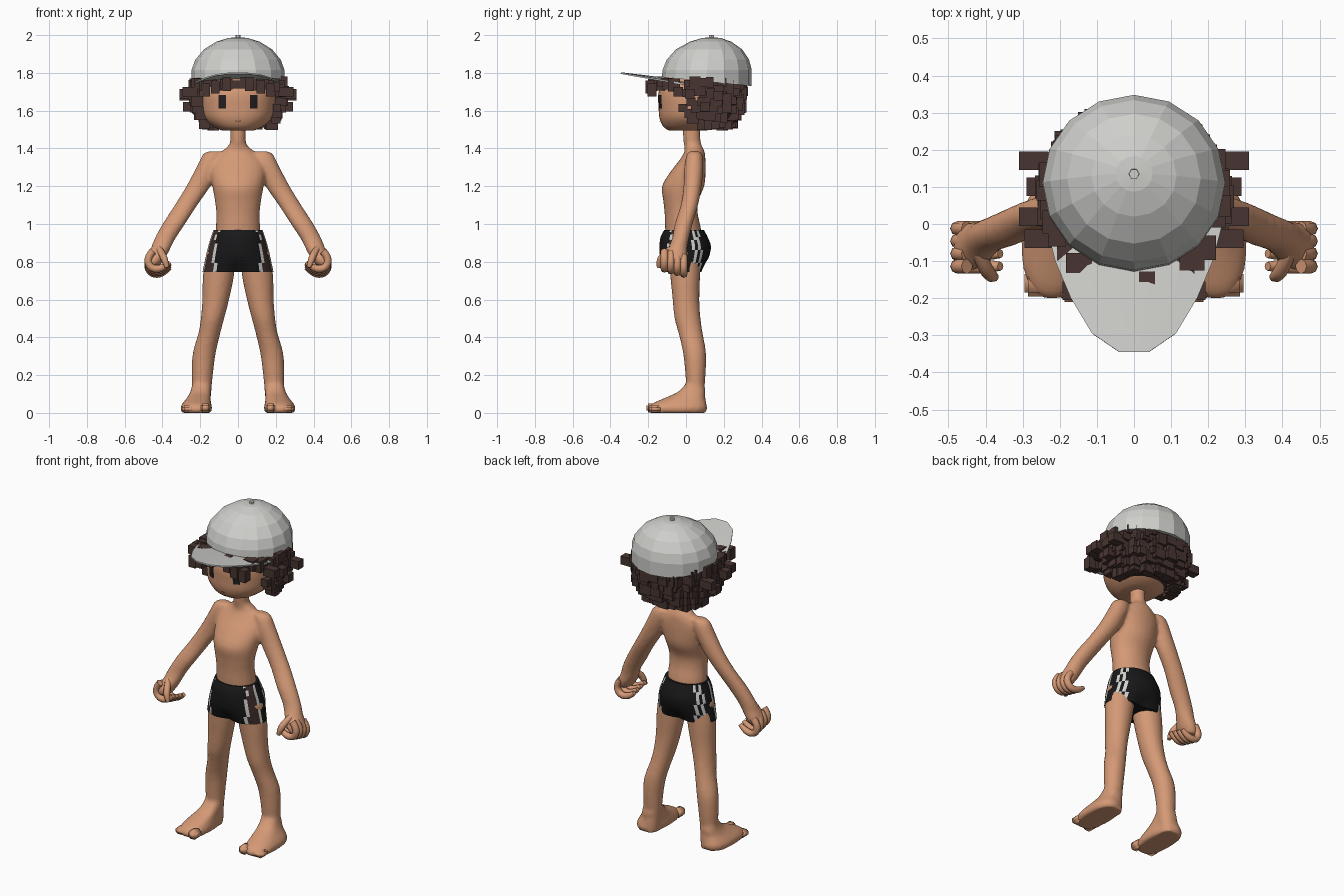
import bpy, bmesh, math, random
from mathutils import Matrix

random.seed(7)
if "Cube" in bpy.data.objects:
    bpy.data.objects.remove(bpy.data.objects["Cube"])


def material(name, r, g, b):
    m = bpy.data.materials.new(name)
    m.use_nodes = True
    m.diffuse_color = (r, g, b, 1)
    m.node_tree.nodes["Principled BSDF"].inputs["Base Color"].default_value = (r, g, b, 1)
    return m


SKIN = material("skin", .66, .32, .18)
HAIR = material("dark brown hair", .065, .036, .031)
CAP = material("light grey cap", .62, .62, .6)
BLACK = material("black cloth", .009, .009, .01)
WHITE = material("white stripe", .65, .65, .63)
PANEL = material("brown panel", .045, .025, .022)
EYE = material("eye dark", .018, .014, .014)
LIP = material("mouth brown", .2, .07, .04)


def finish(name, bm, mats, smooth=True):
    """Turn a bmesh into a named object."""
    bmesh.ops.recalc_face_normals(bm, faces=bm.faces)
    me = bpy.data.meshes.new(name)
    bm.to_mesh(me)
    bm.free()
    for m in mats:
        me.materials.append(m)
    for p in me.polygons:
        p.use_smooth = smooth
    ob = bpy.data.objects.new(name, me)
    bpy.context.collection.objects.link(ob)
    return ob


def refine(rings, k):
    """Catmull-Rom interpolation between rings."""
    out = []
    for i in range(len(rings) - 1):
        a, b, c, d = (rings[max(i - 1, 0)], rings[i], rings[i + 1],
                      rings[min(i + 2, len(rings) - 1)])
        for s in range(k):
            t = s / k
            out.append([q + .5 * t * (r - p + t * (2*p - 5*q + 4*r - s4 + t * (3*(q - r) + s4 - p)))
                        for p, q, r, s4 in zip(a, b, c, d)])
    return out + [rings[-1]]


def loft(bm, rings, n=24, k=3, side=1, power=2.0):
    """Level rings (x, y, z, half width, half depth) joined into a closed skin."""
    rows = []
    for x, y, z, rx, ry in refine(rings, k):
        row = []
        for j in range(n):
            a = 2 * math.pi * j / n
            c, s = math.cos(a), math.sin(a)
            f = (abs(c) ** power + abs(s) ** power) ** (-1 / power)
            row.append(bm.verts.new((side * (x + rx * c * f), y + ry * s * f, z)))
        rows.append(row)
    for lo, hi in zip(rows, rows[1:]):
        for j in range(n):
            bm.faces.new((lo[j], lo[j - 1], hi[j - 1], hi[j]))
    bm.faces.new(rows[0])
    bm.faces.new(rows[-1])


def block(bm, at, size):
    bmesh.ops.create_cube(bm, size=1, matrix=Matrix.Translation(at) @ Matrix.Diagonal((*size, 1)))


def ball(bm, at, size):
    bmesh.ops.create_uvsphere(bm, u_segments=12, v_segments=8, radius=1,
                              matrix=Matrix.Translation(at) @ Matrix.Diagonal((*size, 1)))


# Body: torso, arms, legs and feet blended into one skin
bm = bmesh.new()
loft(bm, [(0, -.01, .86, .12, .09), (0, -.015, .97, .118, .095), (0, -.025, 1.05, .115, .088),
          (0, -.028, 1.12, .122, .092), (0, -.015, 1.2, .136, .112), (0, .012, 1.28, .145, .092),
          (0, .035, 1.34, .13, .068), (0, .045, 1.385, .085, .053), (0, .035, 1.42, .046, .046),
          (0, .03, 1.46, .042, .046), (0, .03, 1.53, .042, .046)])
for side in (1, -1):
    loft(bm, [(.12, .045, 1.385, .04, .03), (.135, .045, 1.365, .053, .042),
              (.155, .042, 1.31, .06, .05), (.21, .035, 1.2, .064, .048),
              (.275, .018, 1.1, .06, .046), (.34, -.012, 1, .06, .047),
              (.388, -.03, .92, .055, .045), (.41, -.045, .87, .052, .052),
              (.435, -.06, .82, .05, .065), (.45, -.065, .78, .035, .055)], side=side)
    loft(bm, [(.09, -.01, .86, .075, .085), (.102, -.005, .74, .083, .08), (.118, 0, .6, .071, .071),
              (.135, .008, .5, .062, .069), (.152, .025, .42, .058, .064), (.178, .045, .32, .061, .061),
              (.188, .05, .22, .057, .055), (.192, .05, .12, .052, .048), (.2, .052, .06, .054, .054),
              (.2, .052, 0, .05, .054)], side=side)
    loft(bm, [(.22, -.045, 0, .076, .15), (.221, -.045, .025, .084, .157), (.218, -.035, .05, .076, .142),
              (.208, -.005, .08, .062, .105), (.198, .03, .11, .055, .074), (.193, .046, .15, .05, .05)],
         side=side, power=2.5)
body = finish("body", bm, [SKIN])
remesh = body.modifiers.new("blend", "REMESH")
remesh.mode = "VOXEL"
remesh.voxel_size = .011
remesh.use_smooth_shade = True
soft = body.modifiers.new("soften", "SMOOTH")
soft.factor = .5
soft.iterations = 4

# Toes: one big toe and one joined block of small toes per foot
for side, label in ((1, "left"), (-1, "right")):
    bm = bmesh.new()
    block(bm, (side * .172, -.175, .026), (.05, .07, .048))
    block(bm, (side * .248, -.16, .02), (.095, .07, .038))
    bmesh.ops.bevel(bm, geom=bm.edges[:], offset=.01, segments=2, affect="EDGES")
    finish(label + "_toes", bm, [SKIN])


def tube(name, points, radius):
    """A round finger along a smooth path, turned into a mesh."""
    cu = bpy.data.curves.new(name, "CURVE")
    cu.dimensions = "3D"
    cu.bevel_depth = radius
    cu.bevel_resolution = 2
    cu.use_fill_caps = True
    cu.resolution_u = 4
    sp = cu.splines.new("NURBS")
    sp.points.add(len(points) - 1)
    for i, (pt, p) in enumerate(zip(sp.points, points)):
        pt.co = (*p, 1)
        pt.radius = .6 if i == len(points) - 1 else 1
    sp.use_endpoint_u = True
    sp.order_u = 3
    cu.materials.append(SKIN)
    ob = bpy.data.objects.new(name, cu)
    bpy.context.collection.objects.link(ob)
    bpy.ops.object.select_all(action="DESELECT")
    ob.select_set(True)
    bpy.context.view_layer.objects.active = ob
    bpy.ops.object.convert(target="MESH")


# Hands: four curled fingers and a thumb
curl = [(.45, .83), (.485, .79), (.46, .735), (.4, .735), (.36, .77)]
for side, label in ((1, "left"), (-1, "right")):
    for i in range(4):
        tube(f"{label}_finger_{i + 1}",
             [(side * x, -.012 - .034 * i, z + .009 * i) for x, z in curl], .02)
    tube(label + "_thumb", [(side * .42, -.075, .87), (side * .4, -.12, .84),
                            (side * .385, -.142, .8), (side * .375, -.143, .77)], .019)

# Head with ears
bm = bmesh.new()
loft(bm, [(0, .01, 1.495, .085, .1), (0, .025, 1.515, .13, .145), (0, .045, 1.56, .18, .185),
          (0, .055, 1.62, .197, .2), (0, .06, 1.7, .2, .205), (0, .09, 1.8, .19, .19),
          (0, .11, 1.87, .14, .14)], n=32, power=2.3)
for side in (1, -1):
    ball(bm, (side * .2, .06, 1.61), (.018, .03, .04))
head = finish("head", bm, [SKIN])


def face_plate(name, x, z, w, h, mat):
    """A thin patch that hugs the face."""
    bm = bmesh.new()
    bmesh.ops.create_grid(bm, x_segments=6, y_segments=6, size=.5)
    for v in bm.verts:
        v.co = (x + v.co.x * w, -.16, z + v.co.y * h)
    ob = finish(name, bm, [mat])
    wrap = ob.modifiers.new("wrap", "SHRINKWRAP")
    wrap.target = head
    wrap.wrap_mode = "ABOVE_SURFACE"
    wrap.offset = .004


for side, label in ((1, "left"), (-1, "right")):
    face_plate(label + "_eye", side * .093, 1.648, .05, .075, EYE)
face_plate("mouth", 0, 1.537, .035, .007, LIP)

# Hair: a solid core covered in chunky blocks, open around the face
bm = bmesh.new()
loft(bm, [(0, .14, 1.52, .13, .12), (0, .13, 1.6, .205, .165), (0, .12, 1.78, .22, .18)], k=2)
for row in range(6):
    z = 1.535 + .041 * row
    reach = (.78, .88, .96, 1, 1.02, 1)[row]
    for step in range(30):
        a = math.tau * (step + random.random() * .8) / 30
        x, y = .232 * reach * math.cos(a), .07 + .228 * reach * math.sin(a)
        if not (z > 1.71 or (y > -.02 and z > 1.56) or y > .07):
            continue
        block(bm, (x, y, z + random.uniform(-.012, .01)),
              [random.uniform(.04, .07), random.uniform(.04, .07), random.uniform(.04, .075)])
for side in (1, -1):
    for y, z, x in ((.17, 1.68, .27), (.02, 1.69, .27), (-.04, 1.7, .255), (.1, 1.62, .25)):
        block(bm, (side * x, y, z), (.08, .05, .05))
    for x, y, z in ((.17, -.18, 1.71), (.12, -.19, 1.725), (.06, -.175, 1.74)):
        block(bm, (side * x, y, z), (.045, .05, .07))
finish("hair", bm, [HAIR], False)

# Cap: faceted dome with a tilted rim
bm = bmesh.new()
loft(bm, [(0, .11, 1.755, .247, .238), (0, .112, 1.815, .246, .236), (0, .116, 1.87, .226, .218),
          (0, .122, 1.925, .18, .175), (0, .13, 1.965, .115, .11), (0, .135, 1.985, .05, .048),
          (0, .135, 1.988, .012, .012)], n=16, k=1)
for v in bm.verts:
    if v.co.z < 1.76:
        v.co.z += .02 - .1 * (v.co.y + .1)
finish("cap_dome", bm, [CAP], False)
bm = bmesh.new()
loft(bm, [(0, .135, 1.975, .015, .015), (0, .135, 2, .014, .014)], n=6, k=1)
finish("cap_button", bm, [CAP], False)

# Brim: strips across the width, drooping at the sides
bm = bmesh.new()
rows = []
for y, w in ((.06, .243), (0, .238), (-.1, .212), (-.2, .17), (-.295, .113), (-.345, .04)):
    rows.append([bm.verts.new((w * t, y, 1.758 - .12 * y - .32 * (w * t) ** 2))
                 for t in (-1, -.6, -.2, .2, .6, 1)])
for a, b in zip(rows, rows[1:]):
    for j in range(5):
        bm.faces.new((a[j], a[j + 1], b[j + 1], b[j]))
brim = finish("cap_brim", bm, [CAP], False)
thick = brim.modifiers.new("thickness", "SOLIDIFY")
thick.thickness = .008
thick.offset = 0

# Swim trunks with side stripes chosen by direction around the hips
bm = bmesh.new()
loft(bm, [(0, -.01, .968, .13, .105), (0, -.01, .93, .143, .125), (0, -.004, .88, .158, .136),
          (0, -.008, .82, .172, .128), (0, -.012, .745, .188, .103)], n=48)
for v in bm.verts:
    if v.co.z < .82 and abs(v.co.x) < .08:
        v.co.y *= 1 - .25 * (1 - abs(v.co.x) / .08) * (.82 - v.co.z) / .075
for f in bm.faces:
    c = f.calc_center_median()
    k = math.floor(math.degrees(math.atan2((c.y + .009) / .75, abs(c.x))) / 7.5)
    if len(f.verts) == 4:
        f.material_index = 1 if k in (-6, -2, 3, 5) else 2 if -6 < k < -2 else 0
trunks = finish("swim_trunks", bm, [BLACK, WHITE, PANEL])
bpy.ops.object.select_all(action="DESELECT")
trunks.select_set(True)
bpy.context.view_layer.objects.active = trunks
bpy.ops.object.shade_smooth_by_angle(angle=math.radians(50))
